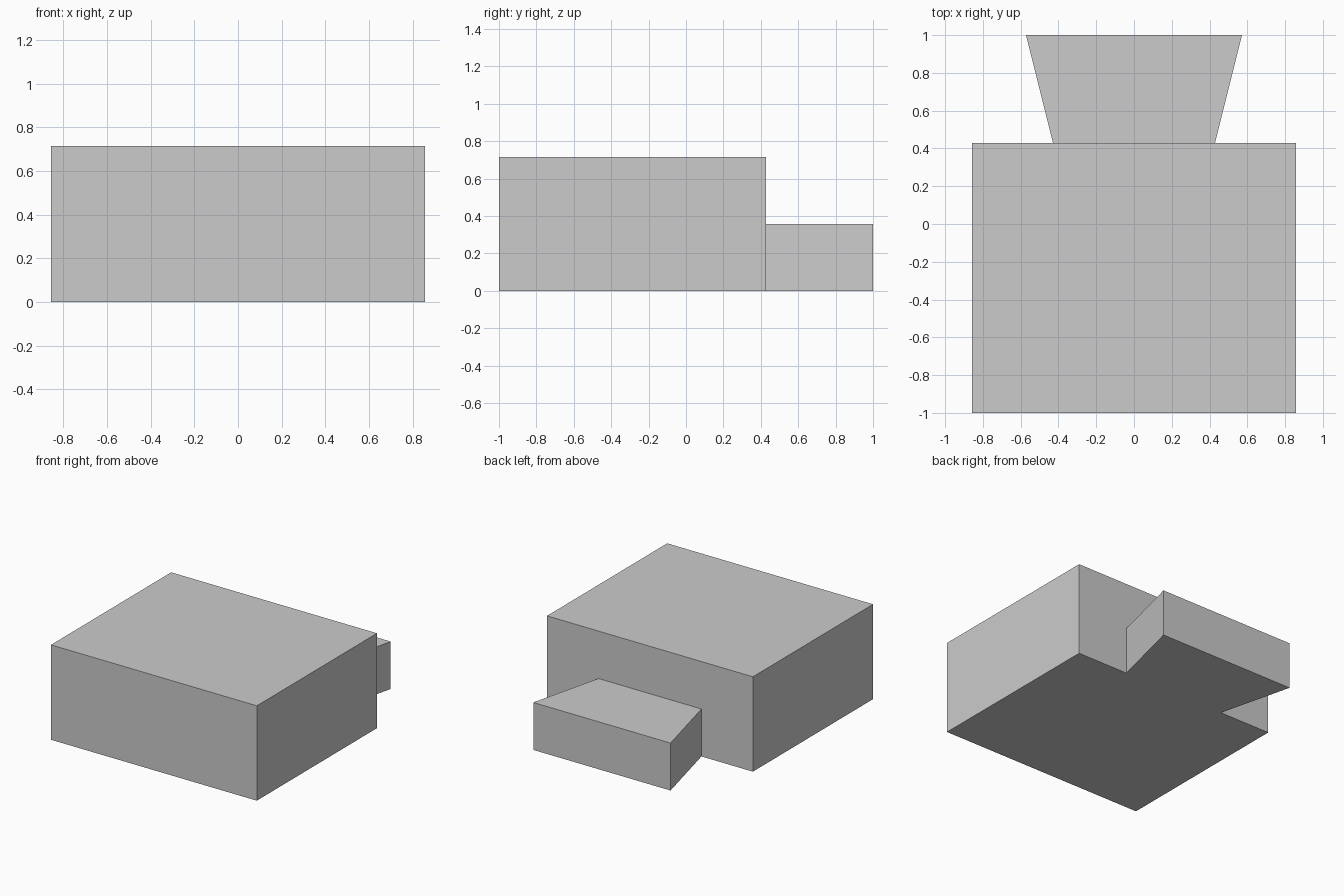
import bpy
import bmesh

cube = bpy.data.objects.get("Cube")
if cube:
    bpy.data.objects.remove(cube, do_unlink=True)

# Plain grey finish
grey = bpy.data.materials.new("plain_grey")
grey.use_nodes = True
colour = (0.6, 0.6, 0.6, 1)
grey.diffuse_color = colour
grey.node_tree.nodes["Principled BSDF"].inputs["Base Color"].default_value = colour


def prism(name, front_y, back_y, front_half, back_half, height):
    """Flat-sided block standing on the ground, symmetric in x."""
    bm = bmesh.new()
    outline = [(-front_half, front_y), (front_half, front_y),
               (back_half, back_y), (-back_half, back_y)]
    base = bm.faces.new([bm.verts.new((x, y, 0)) for x, y in outline])
    top = bmesh.ops.extrude_face_region(bm, geom=[base], use_keep_orig=True)
    verts = [v for v in top["geom"] if isinstance(v, bmesh.types.BMVert)]
    bmesh.ops.translate(bm, verts=verts, vec=(0, 0, height))
    bmesh.ops.recalc_face_normals(bm, faces=bm.faces)
    mesh = bpy.data.meshes.new(name)
    bm.to_mesh(mesh)
    bm.free()
    mesh.materials.append(grey)
    obj = bpy.data.objects.new(name, mesh)
    bpy.context.collection.objects.link(obj)
    return obj


# Main block, and the flared low block joined to its back
prism("main_block", -1, 0.4286, 0.857, 0.857, 0.714)
prism("rear_dovetail", 0.4286, 1, 0.4286, 0.5714, 0.357)
